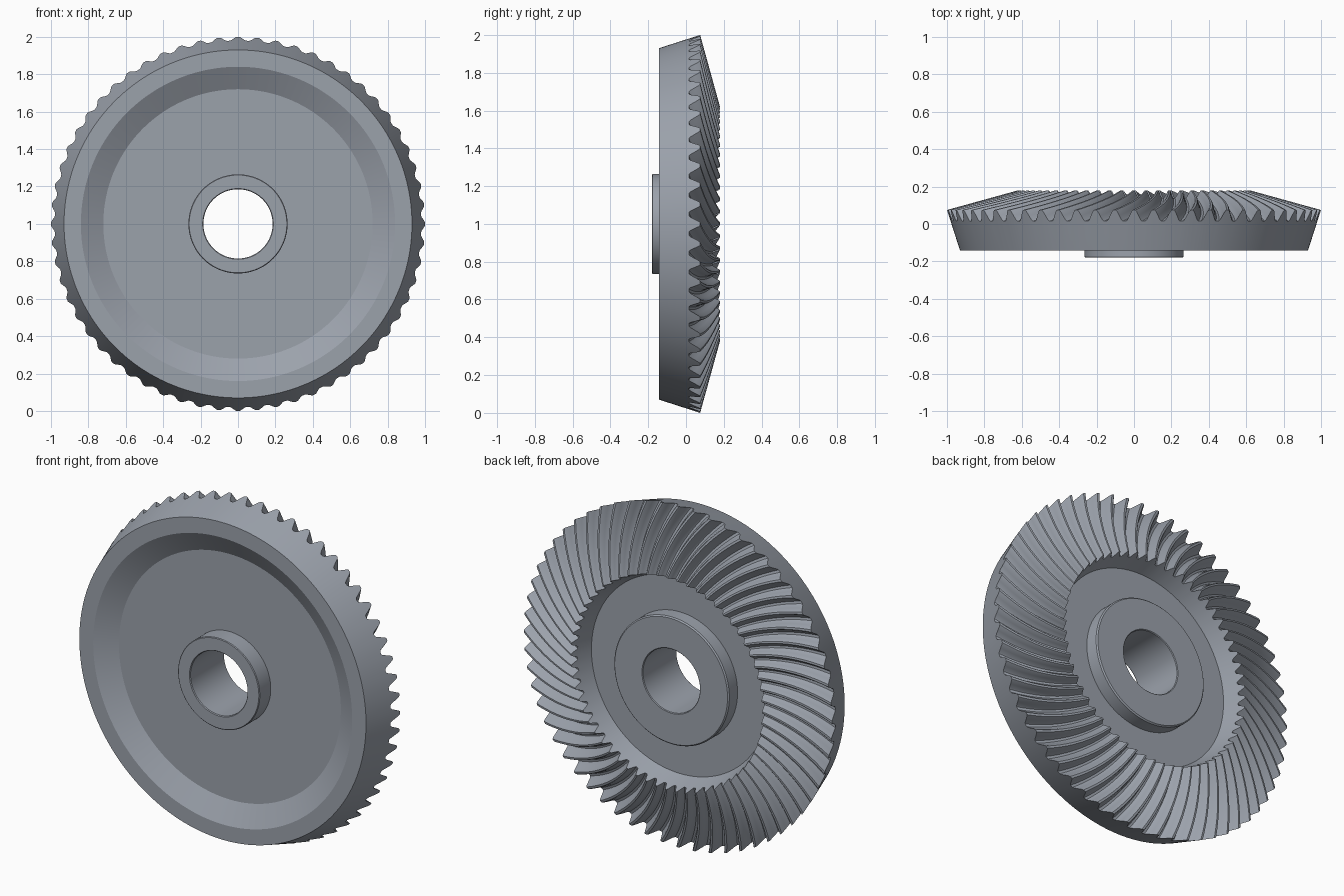
import bpy, bmesh, math

if "Cube" in bpy.data.objects:
    bpy.data.objects.remove(bpy.data.objects["Cube"])

TEETH = 60
# half tooth cross-section: (fraction of pitch from crest centre, height 0..1)
HALF = [(0, 1), (.07, 1), (.13, .88), (.24, .5), (.345, .13), (.42, 0), (.5, 0)]
TOOTH = HALF + [(1 - u, h) for u, h in HALF[-2:0:-1]]
ROWS = 14


def twist(r):
    # spiral of the teeth: steeper towards the outside
    return -.24 * math.log(1 / r) + .84 * (1 - r)


def mix(a, b, t):
    return tuple(p + (q - p) * t for p, q in zip(a, b))


bm = bmesh.new()


def add_ring(tip, root, turn):
    # one ring of points whose radius follows the tooth section from root to tip
    ring = []
    for i in range(TEETH):
        for u, h in TOOTH:
            r, y = mix(root, tip, h)
            a = (i + u) * math.tau / TEETH + turn
            ring.append(bm.verts.new((r * math.sin(a), y, 1 + r * math.cos(a))))
    return ring


def plain(points, turn=0):
    return [add_ring(p, p, turn) for p in points]


# bore, front hub, recessed front web and outer rim
rings = plain([(.185, -.175), (.189, -.18), (.261, -.18), (.265, -.176),
               (.265, -.075), (.72, -.075), (.84, -.142), (.93, -.142), (.979, .01)])
# spiral tooth band, outside to inside
for k in range(ROWS + 1):
    s = k / ROWS
    tip = mix((1.0, .075), (.62, .18), s)
    root = mix((.9805, .015), (.6056, .14), s)
    rings.append(add_ring(tip, root, twist(tip[0])))
# inner cone wall below the teeth
rings += plain([(.604, .135), (.575, .055)], twist(.62))
# back floor, back hub and bore edge
rings += plain([(.373, .055), (.373, .131), (.366, .138), (.189, .138), (.185, .134)])

for j, a in enumerate(rings):
    b = rings[(j + 1) % len(rings)]
    n = len(a)
    for i in range(n):
        bm.faces.new((a[i], a[(i + 1) % n], b[(i + 1) % n], b[i]))
bmesh.ops.recalc_face_normals(bm, faces=bm.faces)

mesh = bpy.data.meshes.new("spiral_bevel_gear")
bm.to_mesh(mesh)
bm.free()
gear = bpy.data.objects.new("spiral_bevel_gear", mesh)
bpy.context.collection.objects.link(gear)

# dark blue-grey steel
steel = bpy.data.materials.new("dark_steel")
steel.diffuse_color = (.33, .36, .41, 1)
steel.use_nodes = True
steel.node_tree.nodes["Principled BSDF"].inputs["Base Color"].default_value = steel.diffuse_color
mesh.materials.append(steel)

bpy.context.view_layer.objects.active = gear
gear.select_set(True)
bpy.ops.object.shade_smooth_by_angle(angle=math.radians(22))
